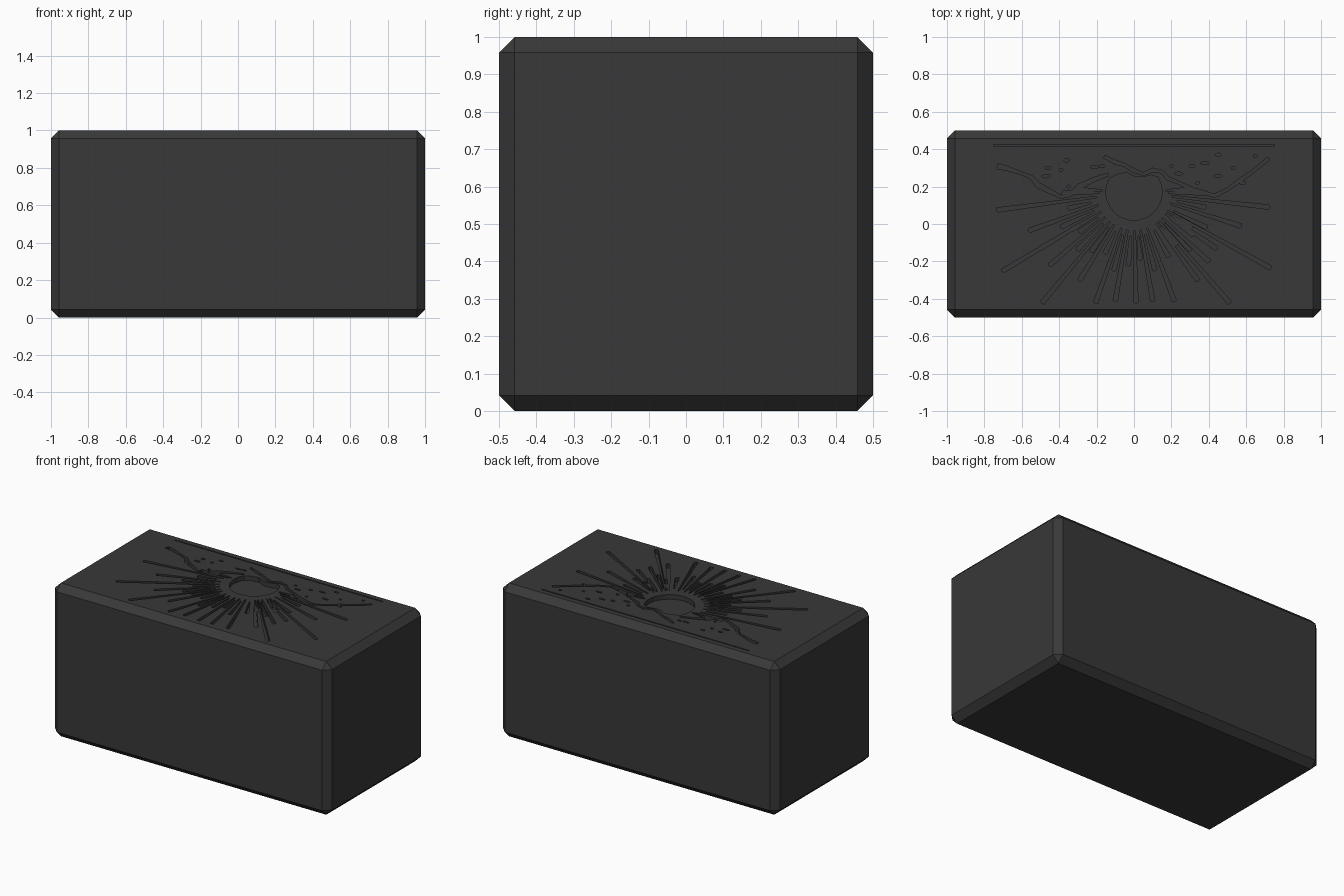
import bpy, bmesh, math
from mathutils import Vector

if "Cube" in bpy.data.objects:
    bpy.data.objects.remove(bpy.data.objects["Cube"])

DEPTH = 0.03
SUN = Vector((0.0, 0.17))

# Dark chamfered block
bm = bmesh.new()
bmesh.ops.create_cube(bm, size=1)
bmesh.ops.scale(bm, vec=(2, 1, 1), verts=bm.verts)
bmesh.ops.translate(bm, vec=(0, 0, 0.5), verts=bm.verts)
bmesh.ops.bevel(bm, geom=bm.edges[:], offset=0.042, segments=1, affect='EDGES')
mesh = bpy.data.meshes.new("engraved_block")
bm.to_mesh(mesh)
bm.free()
block = bpy.data.objects.new("engraved_block", mesh)
bpy.context.collection.objects.link(block)
mat = bpy.data.materials.new("dark_stone")
mat.diffuse_color = (0.04, 0.04, 0.04, 1)
mat.use_nodes = True
mat.node_tree.nodes["Principled BSDF"].inputs["Base Color"].default_value = mat.diffuse_color
mesh.materials.append(mat)

cut = bmesh.new()


def prism(points):
    """Closed upright prism that cuts an outline into the top face."""
    lo = [cut.verts.new((p[0], p[1], 1 - DEPTH)) for p in points]
    hi = [cut.verts.new((p[0], p[1], 1.05)) for p in points]
    n = len(points)
    cut.faces.new(lo[::-1])
    cut.faces.new(hi)
    for i in range(n):
        j = (i + 1) % n
        cut.faces.new((lo[i], lo[j], hi[j], hi[i]))


def ribbon(path, widths):
    """Groove of varying width along a path."""
    pts = [Vector(p) for p in path]
    left, right = [], []
    for i, p in enumerate(pts):
        d = (pts[min(i + 1, len(pts) - 1)] - pts[max(i - 1, 0)]).normalized()
        n = Vector((-d.y, d.x)) * widths[i % len(widths)] / 2
        left.append(p + n)
        right.append(p - n)
    prism(right + left[::-1])


def ray(end, start_r):
    """Narrow tapered ray pointing away from the sun."""
    end = Vector(end)
    d = (end - SUN).normalized()
    n = Vector((-d.y, d.x))
    a = SUN + d * start_r
    prism([a - n * 0.004, end - n * 0.012, end + d * 0.006,
           end + n * 0.012, a + n * 0.004])


# Sun disc with a wavy upper edge
arc = [SUN + 0.15 * Vector((math.cos(math.radians(a)), math.sin(math.radians(a))))
       for a in range(150, 391, 12)]
prism(arc + [Vector(p) for p in ((0.13, 0.25), (0.09, 0.262), (0.05, 0.25),
                                 (0.01, 0.25), (-0.04, 0.275), (-0.09, 0.265))])

# Long rays
ends = [(-0.73, 0.075), (-0.56, -0.035), (-0.50, -0.13), (-0.70, -0.25),
        (-0.45, -0.22), (-0.49, -0.42), (-0.29, -0.30), (-0.205, -0.42),
        (-0.10, -0.41), (0.01, -0.42), (0.10, -0.41), (0.215, -0.41),
        (0.34, -0.30), (0.51, -0.42), (0.40, -0.20), (0.73, -0.235),
        (0.44, -0.13), (0.57, -0.01), (0.72, 0.09)]
for e in ends:
    ray(e, 0.205)

# Short rays between the long ones
angles = [math.atan2(e[1] - SUN.y, e[0] - SUN.x) for e in ends]
angles = [a if a < 0 else a - 2 * math.pi for a in angles]
for i in range(len(angles) - 1):
    a = (angles[i] + angles[i + 1]) / 2
    r = (0.36, 0.43, 0.39)[i % 3]
    ray(SUN + r * Vector((math.cos(a), math.sin(a))), 0.235)
for s in (-1, 1):
    ray((s * 0.38, 0.165), 0.185)
    ray((s * 0.30, 0.185), 0.17)

# Wave crests either side and over the sun
ribbon([(-0.73, 0.31), (-0.67, 0.295), (-0.60, 0.27), (-0.55, 0.25),
        (-0.51, 0.205), (-0.44, 0.17), (-0.39, 0.145), (-0.345, 0.155),
        (-0.29, 0.20), (-0.22, 0.235), (-0.14, 0.265)],
       (0.03, 0.022, 0.015, 0.02))
ribbon([(0.72, 0.35), (0.64, 0.285), (0.57, 0.235), (0.50, 0.185),
        (0.43, 0.15), (0.37, 0.17), (0.31, 0.185), (0.24, 0.22),
        (0.18, 0.245), (0.15, 0.28), (0.10, 0.288), (0.05, 0.268),
        (0.0, 0.285), (-0.05, 0.315), (-0.10, 0.33), (-0.16, 0.36)],
       (0.02, 0.015, 0.022, 0.014))

# Spray droplets
drops = [(-0.46, 0.30), (-0.39, 0.29), (-0.47, 0.255), (-0.36, 0.34),
         (-0.35, 0.20), (-0.21, 0.305), (-0.17, 0.31), (0.20, 0.31),
         (0.24, 0.27), (0.31, 0.31), (0.34, 0.22), (0.38, 0.325),
         (0.45, 0.37), (0.53, 0.30), (0.45, 0.255), (0.58, 0.22), (0.65, 0.365)]
for i, (x, y) in enumerate(drops):
    w, h = ((0.016, 0.009), (0.011, 0.008), (0.024, 0.008))[i % 3]
    prism([(x + w * math.cos(k * math.pi / 4), y + h * math.sin(k * math.pi / 4))
           for k in range(8)])

# Straight groove along the back
ribbon([(-0.75, 0.42), (0.75, 0.42)], (0.008,))

# Carve the pattern
bmesh.ops.recalc_face_normals(cut, faces=cut.faces)
cm = bpy.data.meshes.new("engraving_cutter")
cut.to_mesh(cm)
cut.free()
cutter = bpy.data.objects.new("engraving_cutter", cm)
bpy.context.collection.objects.link(cutter)
cm.materials.append(mat)
cutter.hide_render = True
mod = block.modifiers.new("engraving", 'BOOLEAN')
mod.operation = 'DIFFERENCE'
mod.solver = 'EXACT'
mod.use_self = True
mod.object = cutter
bpy.context.view_layer.objects.active = block
block.select_set(True)
bpy.ops.object.modifier_apply(modifier=mod.name)
bpy.data.objects.remove(cutter, do_unlink=True)
